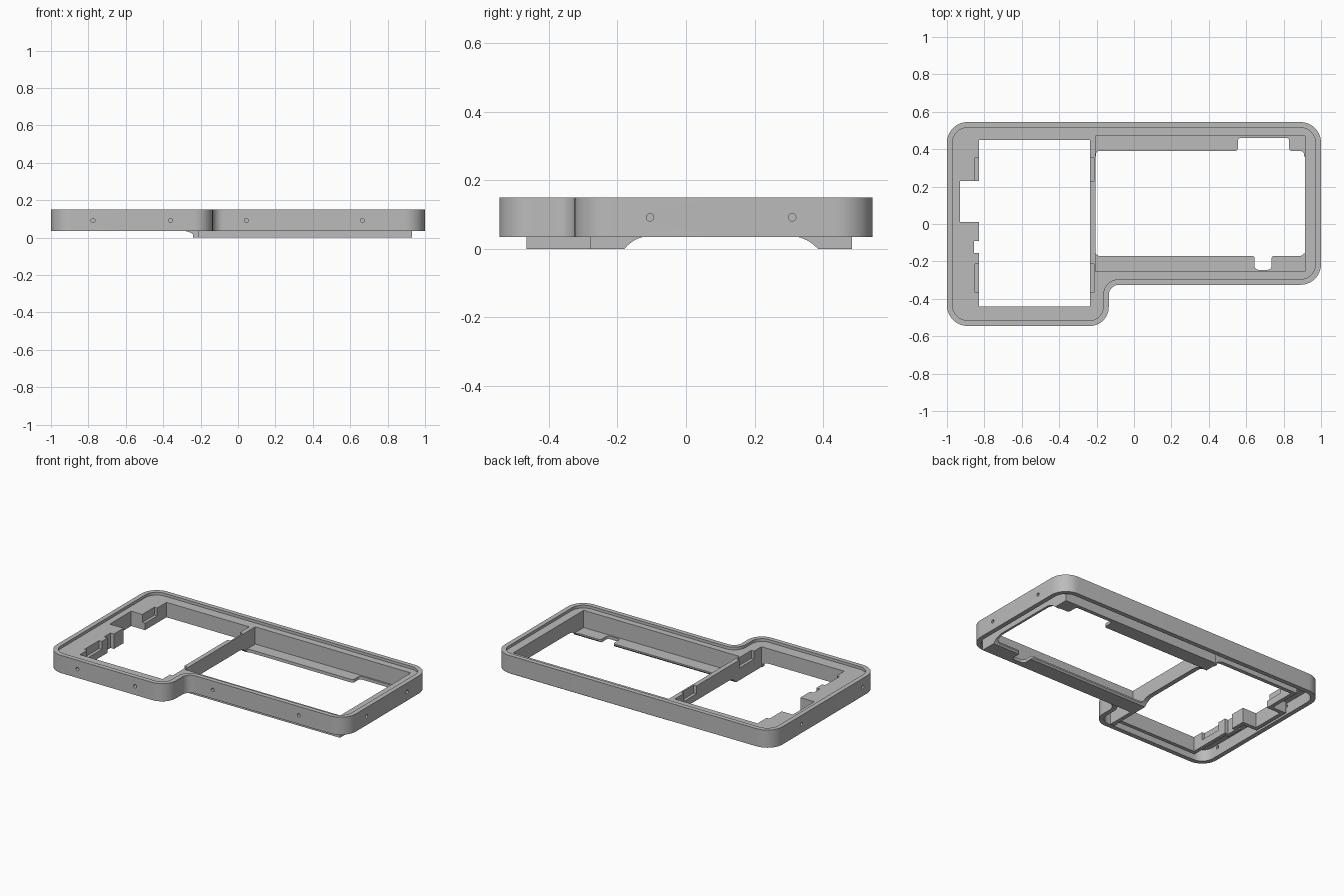
import bpy, bmesh, math
from mathutils import Vector

old = bpy.data.objects.get("Cube")
if old:
    bpy.data.objects.remove(old, do_unlink=True)

grey = bpy.data.materials.new("plain_grey")
grey.use_nodes = True
grey.diffuse_color = (0.5, 0.5, 0.5, 1)
grey.node_tree.nodes["Principled BSDF"].inputs["Base Color"].default_value = (0.5, 0.5, 0.5, 1)

AXES = {"x": lambda u, v, w: (w, u, v),
        "y": lambda u, v, w: (u, w, v),
        "z": lambda u, v, w: (u, v, w)}


def prism(name, outline, low, high, axis="z"):
    """Extrude a flat outline along an axis."""
    bm = bmesh.new()
    place = AXES[axis]
    base = bm.faces.new([bm.verts.new(place(u, v, low)) for u, v in outline])
    ext = bmesh.ops.extrude_face_region(bm, geom=[base])
    moved = [g for g in ext["geom"] if isinstance(g, bmesh.types.BMVert)]
    bmesh.ops.translate(bm, verts=moved, vec=place(0, 0, high - low))
    bmesh.ops.recalc_face_normals(bm, faces=bm.faces[:])
    mesh = bpy.data.meshes.new(name)
    bm.to_mesh(mesh)
    bm.free()
    mesh.materials.append(grey)
    obj = bpy.data.objects.new(name, mesh)
    bpy.context.collection.objects.link(obj)
    return obj


def rect(x0, x1, y0, y1):
    return [(x0, y0), (x1, y0), (x1, y1), (x0, y1)]


def rounded(corners, inset=0.0, steps=10):
    """Counter-clockwise square-cornered outline, inset and with round corners."""
    out = []
    for i, (x, y, r) in enumerate(corners):
        p = Vector((x, y))
        a = (p - Vector(corners[i - 1][:2])).normalized()
        b = (Vector(corners[(i + 1) % len(corners)][:2]) - p).normalized()
        convex = a.x * b.y - a.y * b.x > 0
        p += inset * Vector((-a.y - b.y, a.x + b.x))
        if r == 0:
            out.append(tuple(p))
            continue
        r += -inset if convex else inset
        centre = p - a * r + b * r
        for k in range(steps + 1):
            t = k / steps * math.pi / 2
            out.append(tuple(centre - b * r * math.cos(t) + a * r * math.sin(t)))
    return out


def combine(target, other, operation):
    """Apply a boolean and discard the helper."""
    other.hide_render = True
    mod = target.modifiers.new("combine", "BOOLEAN")
    mod.operation, mod.solver, mod.object = operation, "EXACT", other
    bpy.ops.object.select_all(action="DESELECT")
    bpy.context.view_layer.objects.active = target
    target.select_set(True)
    bpy.ops.object.modifier_apply(modifier=mod.name)
    bpy.data.objects.remove(other, do_unlink=True)


def add(*args):
    combine(frame, prism(*args), "UNION")


def cut(*args):
    combine(frame, prism(*args), "DIFFERENCE")


def arch(start, end, top, steps=8):
    """Points of a curve climbing from z = 0 to a level top."""
    d = abs(end - start)
    r = (d * d + top * top) / (2 * top)
    pts = []
    for k in range(steps + 1):
        f = k / steps
        rest = d * (1 - f)
        pts.append((start + (end - start) * f, top - r + math.sqrt(r * r - rest * rest)))
    return pts


# Outer shell with a raised rim above and a hollow underside
body = [(-1, -0.545, 0.11), (-0.135, -0.545, 0.1), (-0.135, -0.325, 0.055),
        (1, -0.325, 0.11), (1, 0.545, 0.11), (-1, 0.545, 0.11)]
frame = prism("frame", rounded(body), 0.035, 0.15)
cut("rim_step", rounded(body, 0.03), 0.132, 0.2)
cut("hollow", rounded(body, 0.03), -0.1, 0.11)

# Walls round the left opening, with its stepped notches
left = [(x, y, 0) for x, y in [
    (-0.235, -0.44), (-0.235, 0.45), (-0.83, 0.45), (-0.83, 0.23), (-0.93, 0.23),
    (-0.93, 0.01), (-0.83, 0.01), (-0.83, -0.09), (-0.855, -0.09), (-0.855, -0.155),
    (-0.83, -0.155), (-0.83, -0.44)]]
add("left_walls", rounded(left, -0.025), 0.035, 0.12)

# Deep tray on the right and the divider wall
add("tray", rect(-0.22, 0.93, -0.28, 0.485), 0, 0.121)
add("divider", rect(-0.24, -0.208, -0.465, 0.475), 0, 0.122)
for y0, y1 in ((-0.465, -0.435), (0.445, 0.475)):
    add("curved_foot", arch(-0.22, -0.3, 0.036) + [(-0.3, 0.08), (-0.22, 0.08)], y0, y1, "y")

cut("left_opening", rounded(left), -0.1, 0.3)
cut("tray_pocket", rect(-0.205, 0.915, -0.255, 0.47), 0.02, 0.3)

# Opening in the tray floor, with a wide tab recess and a small one
floor = [(-0.203, -0.17, 0.015), (0.645, -0.17, 0.015), (0.645, -0.245, 0.02),
         (0.735, -0.245, 0.02), (0.735, -0.17, 0.015), (0.91, -0.17, 0.02),
         (0.91, 0.39, 0.02), (0.83, 0.39, 0.015), (0.83, 0.46, 0.015),
         (0.555, 0.46, 0.015), (0.555, 0.39, 0.015), (-0.203, 0.39, 0.015)]
cut("tray_opening", rounded(floor, 0, 5), -0.1, 0.1)

# Arched underside through the tray ends
curve = arch(-0.18, -0.1, 0.038) + arch(0.385, 0.3, 0.038)[::-1]
cut("underside_arch", [(-0.18, -0.1)] + curve + [(0.385, -0.1)], -0.26, 0.95, "x")

# Clip slots on both sides of the left opening
for y0, y1 in ((0.228, 0.355), (-0.365, -0.215)):
    for x0, x1 in ((-0.85, -0.82), (-0.245, -0.215)):
        cut("clip_slot", rect(x0, x1, y0, y1), 0.08, 0.3)


# Screw holes in the front and end walls
def circle(u, v, r=0.011, n=16):
    return [(u + r * math.cos(k * math.tau / n), v + r * math.sin(k * math.tau / n))
            for k in range(n)]


for x, y in ((-0.775, -0.545), (-0.36, -0.545), (0.045, -0.325), (0.665, -0.325)):
    cut("screw_hole", circle(x, 0.092), y - 0.05, y + 0.04, "y")
for x, y in ((1, -0.105), (1, 0.31), (-1, 0.24), (-1, -0.39)):
    cut("screw_hole", circle(y, 0.092), x - 0.04, x + 0.04, "x")

# Smooth round corners, keep the edges sharp
bpy.ops.object.select_all(action="DESELECT")
frame.select_set(True)
bpy.context.view_layer.objects.active = frame
bpy.ops.object.shade_smooth_by_angle(angle=math.radians(30))
